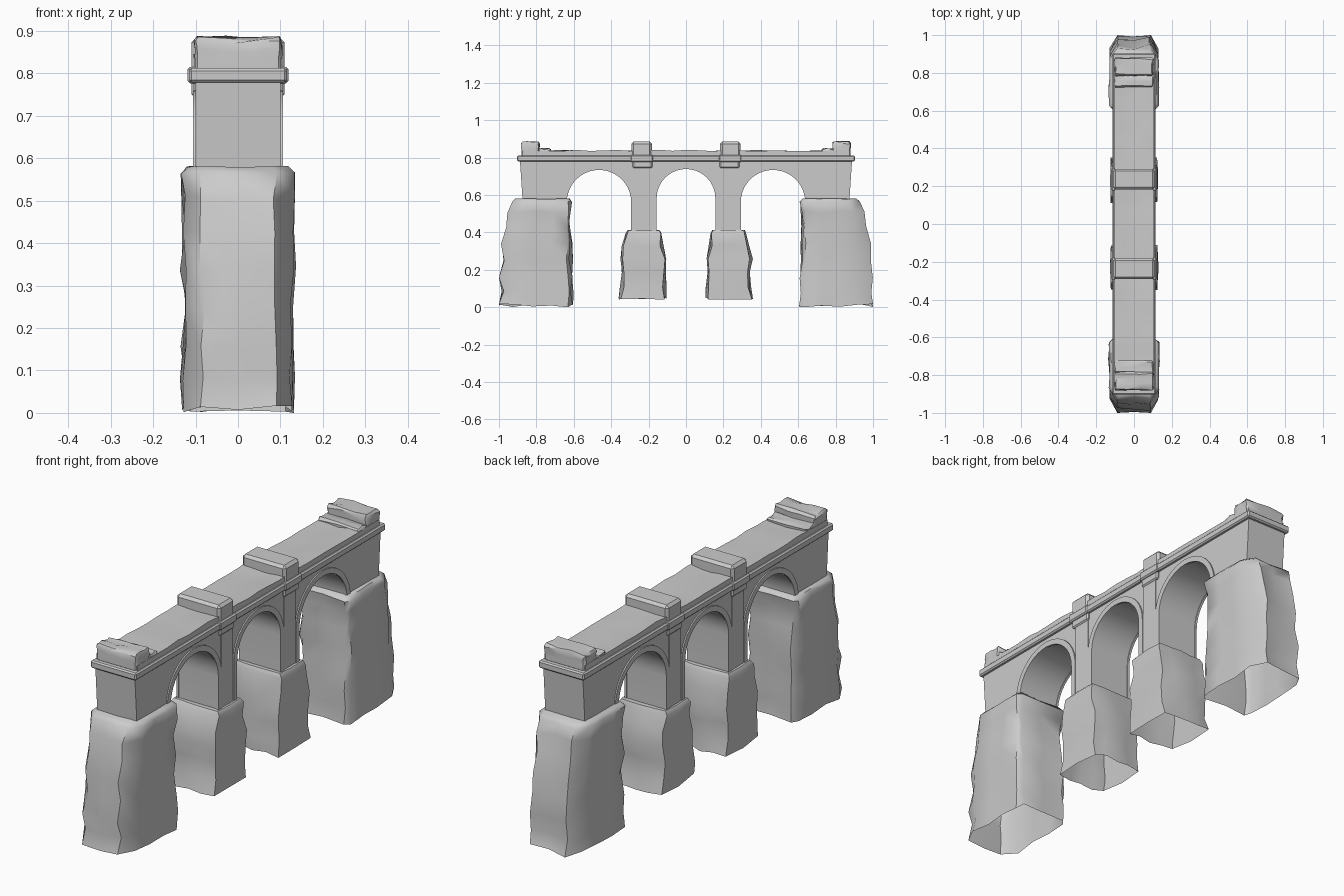
import bpy, bmesh, math, random

if "Cube" in bpy.data.objects:
    bpy.data.objects.remove(bpy.data.objects["Cube"])

random.seed(4)


def finish(name, bm, angle=35):
    bmesh.ops.recalc_face_normals(bm, faces=bm.faces)
    me = bpy.data.meshes.new(name)
    bm.to_mesh(me)
    bm.free()
    ob = bpy.data.objects.new(name, me)
    bpy.context.collection.objects.link(ob)
    bpy.ops.object.select_all(action='DESELECT')
    ob.select_set(True)
    bpy.context.view_layer.objects.active = ob
    bpy.ops.object.shade_smooth_by_angle(angle=math.radians(angle))
    return ob


def extrude_profile(name, pts, x0, x1):
    """Extrude a (y, z) outline along x."""
    bm = bmesh.new()
    a = [bm.verts.new((x0, y, z)) for y, z in pts]
    b = [bm.verts.new((x1, y, z)) for y, z in pts]
    bm.faces.new(a)
    bm.faces.new(b[::-1])
    for i in range(len(pts)):
        j = (i + 1) % len(pts)
        bm.faces.new((a[i], a[j], b[j], b[i]))
    return finish(name, bm)


def box(name, hx, y0, y1, z0, z1, bevel=0.004, cuts=0, jitter=0.0):
    bm = bmesh.new()
    bmesh.ops.create_cube(bm, size=1)
    for v in bm.verts:
        v.co = (v.co.x * 2 * hx, (y0 + y1) / 2 + v.co.y * (y1 - y0),
                (z0 + z1) / 2 + v.co.z * (z1 - z0))
    if bevel:
        bmesh.ops.bevel(bm, geom=list(bm.edges), offset=bevel, segments=1, affect='EDGES')
    if cuts:
        bmesh.ops.subdivide_edges(bm, edges=[e for e in bm.edges if e.calc_length() > 0.03],
                                  cuts=cuts, use_grid_fill=True)
    for v in bm.verts:
        if jitter and v.co.z > (z0 + z1) / 2:
            v.co.z += random.uniform(-jitter, jitter)
            v.co.x += random.uniform(-jitter, jitter) * 0.6
            v.co.y += random.uniform(-jitter, jitter) * 0.6
    return finish(name, bm)


def arch_points(c, r, z_left, z_right, spring, n=20):
    """Left foot, over the crown, to right foot."""
    arc = [(c - r * math.cos(math.pi * i / n), spring + r * math.sin(math.pi * i / n))
           for i in range(n + 1)]
    return [(c - r, z_left)] + arc + [(c + r, z_right)]


def rock(name, unit, levels, side, jitter):
    """Stack jittered rings; levels hold z, inner y, outer y, half width. Open below."""
    bm = bmesh.new()
    rings = []
    last = len(levels) - 1
    for k, (z, yi, yo, hx) in enumerate(levels):
        j = jitter if 0 < k < last - 1 else jitter * 0.35
        ring = []
        for i, (u, v) in enumerate(unit):
            zz = z + (random.uniform(0, 0.018) if k == 0 and i else
                      random.uniform(-j, j) * 0.6 if k else 0)
            y = min(yi + (yo - yi) * v + random.uniform(-j, j), 1.0)
            ring.append(bm.verts.new((u * hx + random.uniform(-j, j) * 0.6, side * y, zz)))
        rings.append(ring)
    n = len(unit)
    for a, b in zip(rings, rings[1:]):
        for i in range(n):
            bm.faces.new((a[i], a[(i + 1) % n], b[(i + 1) % n], b[i]))
    bm.faces.new(rings[-1])
    return finish(name, bm, 48)


# Arches: centre, radius, left foot, right foot, spring height
FOOT, ABUT = 0.39, 0.55
arches = [(-0.465, 0.175, ABUT, FOOT, 0.562),
          (0.0, 0.16, FOOT, FOOT, 0.582),
          (0.465, 0.175, FOOT, ABUT, 0.562)]

# Main arched wall
outline = [(0.872, ABUT), (0.888, 0.785), (-0.888, 0.785), (-0.872, ABUT)]
for c, r, zl, zr, s in arches:
    outline += arch_points(c, r, zl, zr, s)
extrude_profile("arched_wall", outline, -0.1, 0.1)

# Raised arch trims on both faces
for i, (c, r, zl, zr, s) in enumerate(arches):
    band = arch_points(c, r - 0.003, zl, zr, s) + arch_points(c, r + 0.022, zl, zr, s)[::-1]
    for sx in (-1, 1):
        extrude_profile(f"arch_trim_{i}_{'left' if sx < 0 else 'right'}", band,
                        sx * 0.096, sx * 0.106)

# Cornice and wavy parapet top
box("cornice", 0.115, -0.903, 0.903, 0.778, 0.812, 0.006)
bm = bmesh.new()
bmesh.ops.create_grid(bm, x_segments=4, y_segments=24, size=1)
edge = [e for e in bm.edges if e.is_boundary]
for v in bm.verts:
    v.co = (v.co.x * 0.104, v.co.y * 0.875,
            0.838 + random.uniform(-0.004, 0.004) - 0.006 * (1 - abs(v.co.x)))
skirt = [g for g in bmesh.ops.extrude_edge_only(bm, edges=edge)['geom']
         if isinstance(g, bmesh.types.BMVert)]
for v in skirt:
    v.co.z = 0.805
finish("parapet_top", bm)

# Abutment and pier ring shapes (x fraction, inner-to-outer fraction)
abut_unit = [(1, .06), (1.02, .3), (.98, .55), (1, .82), (.68, 1), (0, .98), (-.68, 1),
             (-1, .82), (-.98, .55), (-1.02, .3), (-1, .06), (-.85, 0), (0, .02), (.85, 0)]
pier_unit = [(1, 0), (1.03, .5), (1, 1), (.5, 1.02), (0, 1.04), (-.5, 1.02), (-1, 1),
             (-1.03, .5), (-1, 0), (-.5, -.02), (0, -.04), (.5, -.02)]

for side, tag in ((-1, "front"), (1, "back")):
    # Rough rock abutment
    rock(f"{tag}_abutment_rock", abut_unit, [
        (0.0, .605, 1.0, .130), (0.08, .61, .985, .128), (0.16, .61, .992, .127),
        (0.25, .615, .98, .122), (0.34, .61, .98, .128), (0.43, .62, .955, .124),
        (0.51, .615, .945, .129), (0.565, .61, .928, .132), (0.58, .625, .91, .118)],
        side, 0.011)
    # Rough pier base
    rock(f"{tag}_pier_base", pier_unit, [
        (0.04, .115, .350, .122), (0.11, .118, .338, .120), (0.19, .122, .335, .119),
        (0.26, .115, .342, .122), (0.33, .132, .328, .117), (0.395, .137, .315, .123),
        (0.412, .146, .306, .112)], side, 0.009)

    # Pilaster, its bracket, cornice bulge and top post
    def span(a, b):
        return (side * a, side * b) if side > 0 else (side * b, side * a)
    box(f"{tag}_pilaster", 0.104, *span(0.185, 0.268), 0.39, 0.78, 0)
    box(f"{tag}_bracket", 0.110, *span(0.18, 0.285), 0.745, 0.785, 0.006)
    box(f"{tag}_cornice_bulge", 0.119, *span(0.175, 0.297), 0.776, 0.815, 0.006)
    box(f"{tag}_post", 0.110, *span(0.182, 0.292), 0.80, 0.885, 0.012)

    # Broken end block with a lower step, and a pad on the end wall
    box(f"{tag}_end_block", 0.103, *span(0.785, 0.88), 0.805, 0.882, 0.008, 2, 0.007)
    box(f"{tag}_end_step", 0.103, *span(0.725, 0.79), 0.805, 0.848, 0.006, 1, 0.005)
